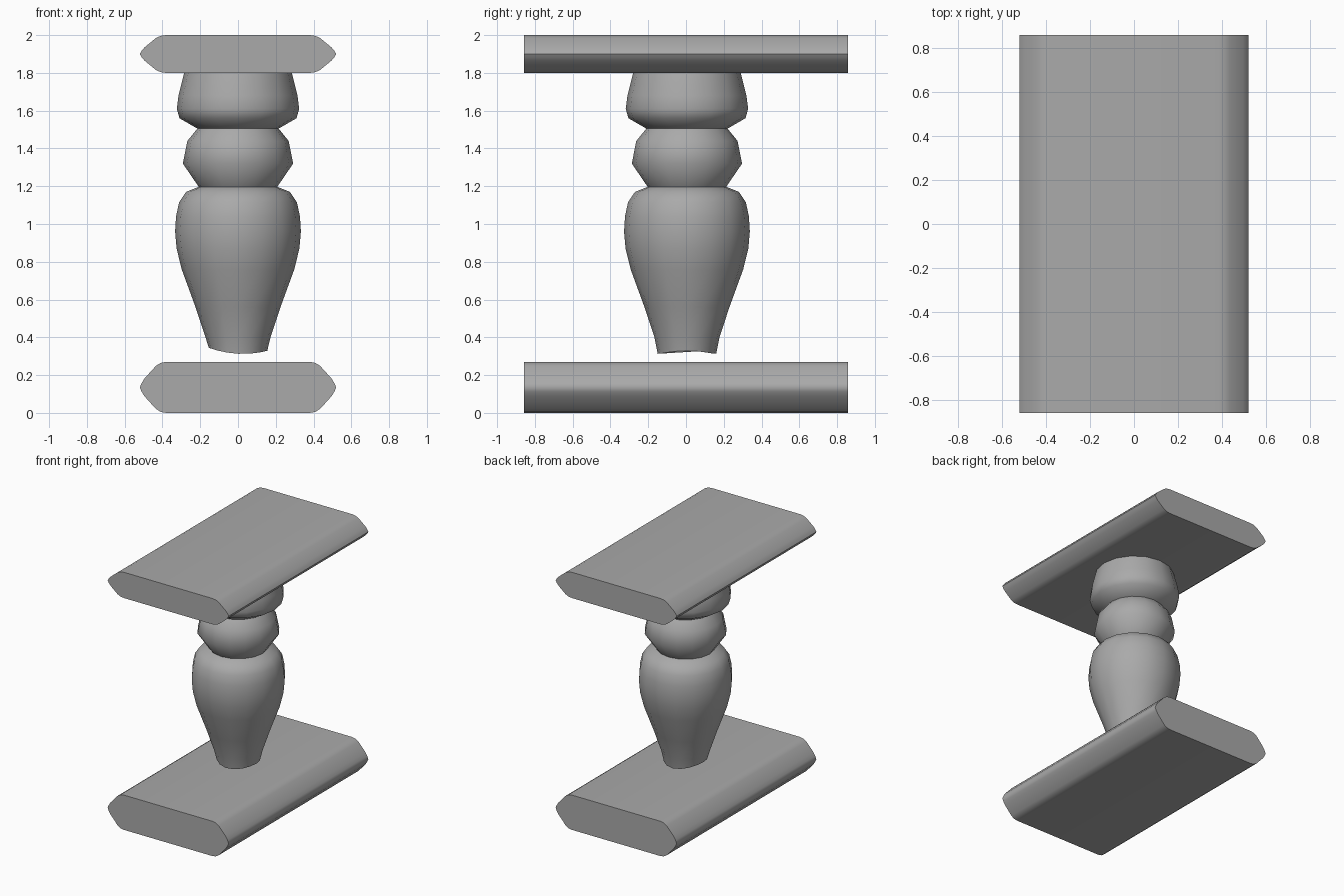
import bpy, bmesh, math

cube = bpy.data.objects.get("Cube")
if cube:
    bpy.data.objects.remove(cube, do_unlink=True)

# Single grey material
grey = bpy.data.materials.new("stone_grey")
grey.use_nodes = True
colour = (0.4, 0.4, 0.4, 1)
grey.diffuse_color = colour
grey.node_tree.nodes["Principled BSDF"].inputs["Base Color"].default_value = colour


def finish(name, bm, angle):
    bmesh.ops.recalc_face_normals(bm, faces=bm.faces)
    mesh = bpy.data.meshes.new(name)
    bm.to_mesh(mesh)
    bm.free()
    mesh.materials.append(grey)
    obj = bpy.data.objects.new(name, mesh)
    bpy.context.collection.objects.link(obj)
    bpy.ops.object.select_all(action="DESELECT")
    obj.select_set(True)
    bpy.context.view_layer.objects.active = obj
    bpy.ops.object.shade_smooth_by_angle(angle=math.radians(angle))


def slab(name, bottom, top):
    """Plank with pointed, softened long edges, extruded along y."""
    mid, half = (top + bottom) / 2, (top - bottom) / 2
    corner = [(0.51, 0.17), (0.495, 0.35), (0.435, 0.84), (0.41, 0.96), (0.38, 1)]
    right = [(x, -h) for x, h in reversed(corner)] + [(0.52, 0)] + corner
    outline = right + [(-x, h) for x, h in reversed(right)]
    bm = bmesh.new()
    face = bm.faces.new([bm.verts.new((x, -0.857, mid + h * half)) for x, h in outline])
    grown = bmesh.ops.extrude_face_region(bm, geom=[face], use_keep_orig=True)
    moved = [v for v in grown["geom"] if isinstance(v, bmesh.types.BMVert)]
    bmesh.ops.translate(bm, verts=moved, vec=(0, 1.714, 0))
    finish(name, bm, 50)


def turned_post(name, profile, sides=16):
    """Lathe-turned post with a slightly uneven lower rim."""
    bm = bmesh.new()
    rings = []
    for level, (r, z) in enumerate(profile):
        ring = []
        for i in range(sides):
            a = math.tau * i / sides
            dz = 0.012 * math.cos(2 * a) - 0.008 * math.cos(a) if level == 0 else 0
            ring.append(bm.verts.new((r * math.cos(a), r * math.sin(a) + 0.005, z + dz)))
        rings.append(ring)
    for low, high in zip(rings, rings[1:]):
        for i in range(sides):
            j = (i + 1) % sides
            bm.faces.new((low[i], low[j], high[j], high[i]))
    bm.faces.new(rings[0])
    bm.faces.new(rings[-1])
    finish(name, bm, 70)


slab("base_slab", 0, 0.27)
slab("top_slab", 1.8, 2)
turned_post("turned_post", [
    (0.155, 0.325), (0.172, 0.4), (0.225, 0.56), (0.298, 0.76), (0.325, 0.87),
    (0.333, 0.96), (0.328, 1.04), (0.312, 1.115), (0.275, 1.17), (0.208, 1.197),
    (0.292, 1.32), (0.268, 1.44), (0.215, 1.505),
    (0.31, 1.56), (0.324, 1.61), (0.315, 1.68), (0.285, 1.8)])
